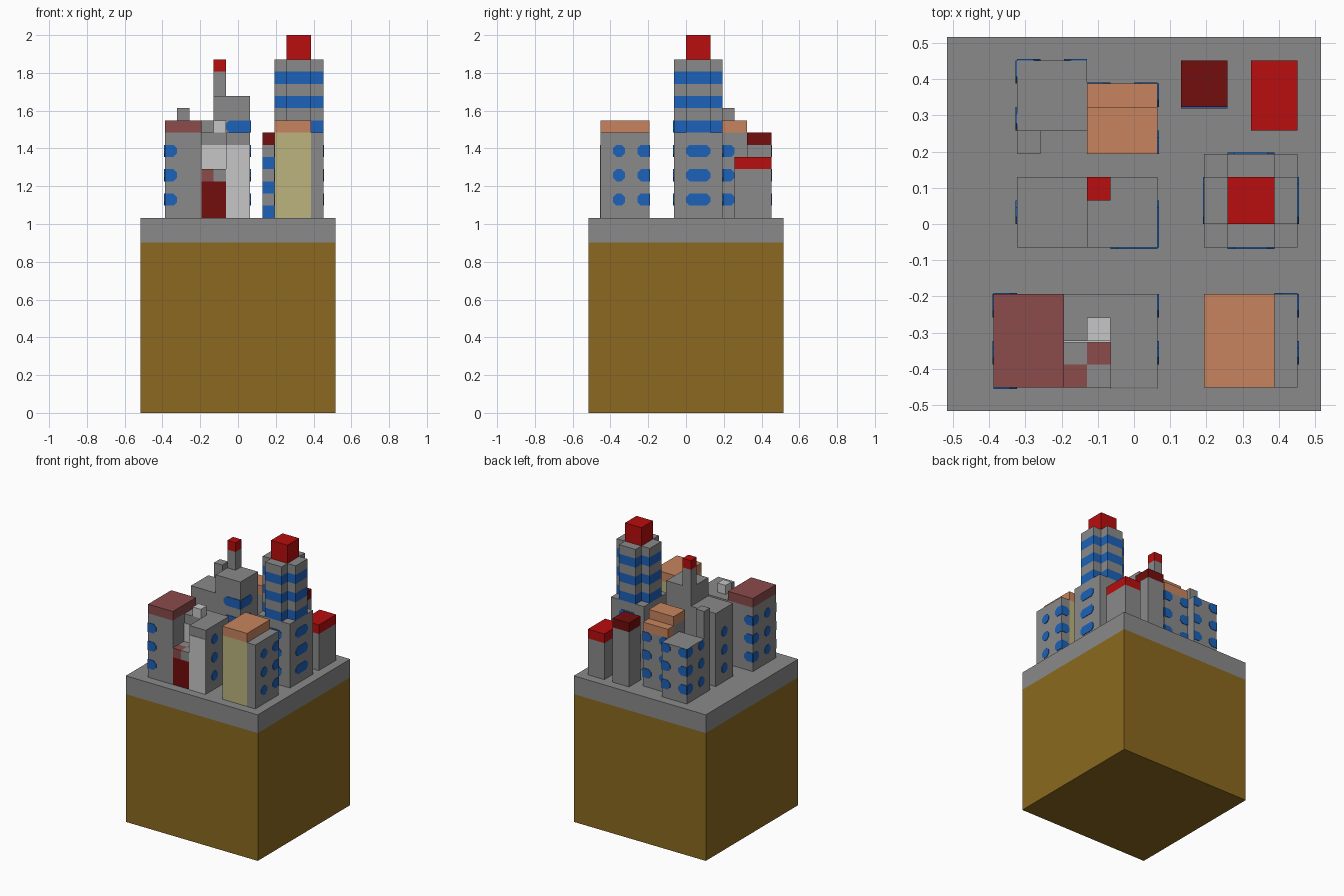
import bpy, bmesh
from mathutils import Vector

if "Cube" in bpy.data.objects:
    bpy.data.objects.remove(bpy.data.objects["Cube"])

U = 2 / 31  # one block; all coordinates below are in blocks


def mat(name, r, g, b):
    m = bpy.data.materials.new(name)
    m.diffuse_color = (r, g, b, 1)
    m.use_nodes = True
    m.node_tree.nodes["Principled BSDF"].inputs["Base Color"].default_value = m.diffuse_color
    return m


GRAY = mat("concrete gray", .254, .254, .254)
LIGHT = mat("light gray", .565, .565, .565)
DIRT = mat("earth brown", .258, .141, .014)
RED = mat("bright red", .479, .004, .004)
DARK = mat("dark red", .17, .004, .004)
PINK = mat("dusty red", .258, .069, .069)
ORANGE = mat("terracotta", .578, .231, .112)
YELLOW = mat("sand yellow", .503, .456, .205)
BLUE = mat("window blue", .012, .122, .479)


def prism(name, pts, push, m):
    """Polygon extruded along a vector, all in blocks."""
    bm = bmesh.new()
    f = bm.faces.new([bm.verts.new(Vector(p) * U) for p in pts])
    ext = bmesh.ops.extrude_face_region(bm, geom=[f], use_keep_orig=True)
    for v in ext["geom"]:
        if isinstance(v, bmesh.types.BMVert):
            v.co += Vector(push) * U
    bmesh.ops.recalc_face_normals(bm, faces=bm.faces)
    me = bpy.data.meshes.new(name)
    bm.to_mesh(me)
    bm.free()
    me.materials.append(m)
    ob = bpy.data.objects.new(name, me)
    bpy.context.collection.objects.link(ob)
    return ob


def box(name, x0, x1, y0, y1, z0, z1, m):
    pts = [(x0, y0, z0), (x1, y0, z0), (x1, y1, z0), (x0, y1, z0)]
    return prism(name, pts, (0, 0, z1 - z0), m)


def plate(name, side, pos, a, b, z0, z1, m=BLUE, cut_lo=0, cut_hi=0):
    """Thin plate on a wall; side is -x, +x, -y or +y, a..b runs along it."""
    l, h = cut_lo, cut_hi
    pts = [(a + l, z0), (b - h, z0)]
    pts += [(b, z0 + h), (b, z1 - h)] if h else []
    pts += [(b - h, z1), (a + l, z1)]
    pts += [(a, z1 - l), (a, z0 + l)] if l else []
    s = .06 if side[0] == "+" else -.06
    if side[1] == "x":
        return prism(name, [(pos, p, z) for p, z in pts], (s, 0, 0), m)
    return prism(name, [(p, pos, z) for p, z in pts], (0, s, 0), m)


def windows(name, side, pos, spans, rows=(17, 19, 21)):
    """Rows of windows; corners are cut except where marked flush (lo, hi)."""
    for a, b, flush in spans:
        for z in rows:
            plate(name, side, pos, a, b, z, z + 1, BLUE,
                  0 if flush == "lo" else .3, 0 if flush == "hi" else .3)


# ground block
box("earth", -8, 8, -8, 8, 0, 14, DIRT)
box("pavement", -8, 8, -8, 8, 14, 16, GRAY)

# front left building
box("corner_house_walls", -6, -3, -7, -3, 16, 23, GRAY)
box("corner_house_roof", -6, -3, -7, -3, 23, 24, PINK)
windows("corner_house_window", "-y", -7, [(-6, -5, "lo")])
windows("corner_house_window", "+y", -3, [(-6, -5, "lo")])
windows("corner_house_window", "-x", -6, [(-6, -5, ""), (-4, -3, "hi")])

# front shop with entrance recess
box("shop_rear", -3, 1, -5, -3, 16, 23, GRAY)
box("shop_wing", -1, 1, -7, -5, 16, 23, GRAY)
plate("shop_wing_front", "-y", -7, -1, 1, 16, 22, LIGHT)
plate("shop_recess_front", "-y", -5, -3, -1, 20, 22, LIGHT)
box("shop_entrance", -3, -1, -7, -5, 16, 19, DARK)
for i in range(2):
    for j in range(2):
        box("awning_block", i - 3, i - 2, j - 7, j - 6, 19, 20, GRAY if i != j else PINK)
box("shop_roof_vent", -2, -1, -5, -4, 23, 24, LIGHT)
windows("shop_window", "+x", 1, [(-6, -5, ""), (-4, -3, "hi")])

# front right building
box("yellow_house_walls", 3, 6, -7, -3, 16, 23, YELLOW)
box("yellow_house_roof", 3, 6, -7, -3, 23, 24, ORANGE)
box("yellow_house_annex", 6, 7, -7, -3, 16, 23, GRAY)
windows("annex_window", "+x", 7, [(-6, -5, ""), (-4, -3, "hi")])
windows("annex_window", "+y", -3, [(6, 7, "hi")])

# stepped middle building with chimney
box("hall_low_wing", -5, -2, -1, 2, 16, 24, GRAY)
box("hall_high_wing", -2, 1, -1, 2, 16, 26, GRAY)
box("hall_chimney", -2, -1, 1, 2, 26, 28, GRAY)
box("hall_chimney_cap", -2, -1, 1, 2, 28, 29, RED)
windows("hall_window", "-y", -1, [(-1, 1, "hi")], (17, 19, 21, 23))
windows("hall_window", "+x", 1, [(-1, 1, "lo")], (17, 19, 21, 23))
windows("hall_window", "-x", -5, [(0, 1, "")])

# back left building
box("flats_walls", -5, -2, 4, 7, 16, 22, GRAY)
box("flats_stack", -5, -4, 3, 4, 16, 25, GRAY)
windows("flats_window", "+y", 7, [(-5, -4, "lo"), (-3, -2, "hi")])
windows("flats_window", "-x", -5, [(4, 5, ""), (6, 7, "hi")])

# terracotta stepped building
box("terrace_walls", -2, 1, 3, 6, 16, 22, GRAY)
box("terrace_low_roof", -2, 1, 5, 6, 22, 23, ORANGE)
box("terrace_upper_walls", -2, 1, 3, 5, 22, 23, GRAY)
box("terrace_high_roof", -2, 1, 3, 5, 23, 24, ORANGE)
windows("terrace_window", "+x", 1, [(3, 4, "lo"), (5, 6, "hi")])
windows("terrace_window", "+y", 6, [(-2, -1, "lo"), (0, 1, "hi")])

# two small back houses
box("dark_house_walls", 2, 4, 5, 7, 16, 22, GRAY)
box("dark_house_roof", 2, 4, 5, 7, 22, 23, DARK)
for z in (16, 18, 20):
    plate("dark_house_window", "-y", 5, 2, 4, z, z + 1)
box("red_house_walls", 5, 7, 4, 7, 16, 20, GRAY)
box("red_house_roof", 5, 7, 4, 7, 20, 21, RED)

# tower: square foot, cross-shaped shaft in alternating bands, red top
box("tower_foot", 3, 7, -1, 3, 16, 23, GRAY)
for side, pos, a in (("-y", -1, 4), ("+y", 3, 4), ("-x", 3, 0), ("+x", 7, 0)):
    windows("tower_window", side, pos, [(a, a + 2, "")])
cross = [(4, -1), (6, -1), (6, 0), (7, 0), (7, 2), (6, 2),
         (6, 3), (4, 3), (4, 2), (3, 2), (3, 0), (4, 0)]
for z in range(23, 29):
    prism("tower_band", [(x, y, z) for x, y in cross], (0, 0, 1), BLUE if z % 2 else GRAY)
box("tower_cap", 4, 6, 0, 2, 29, 31, RED)
